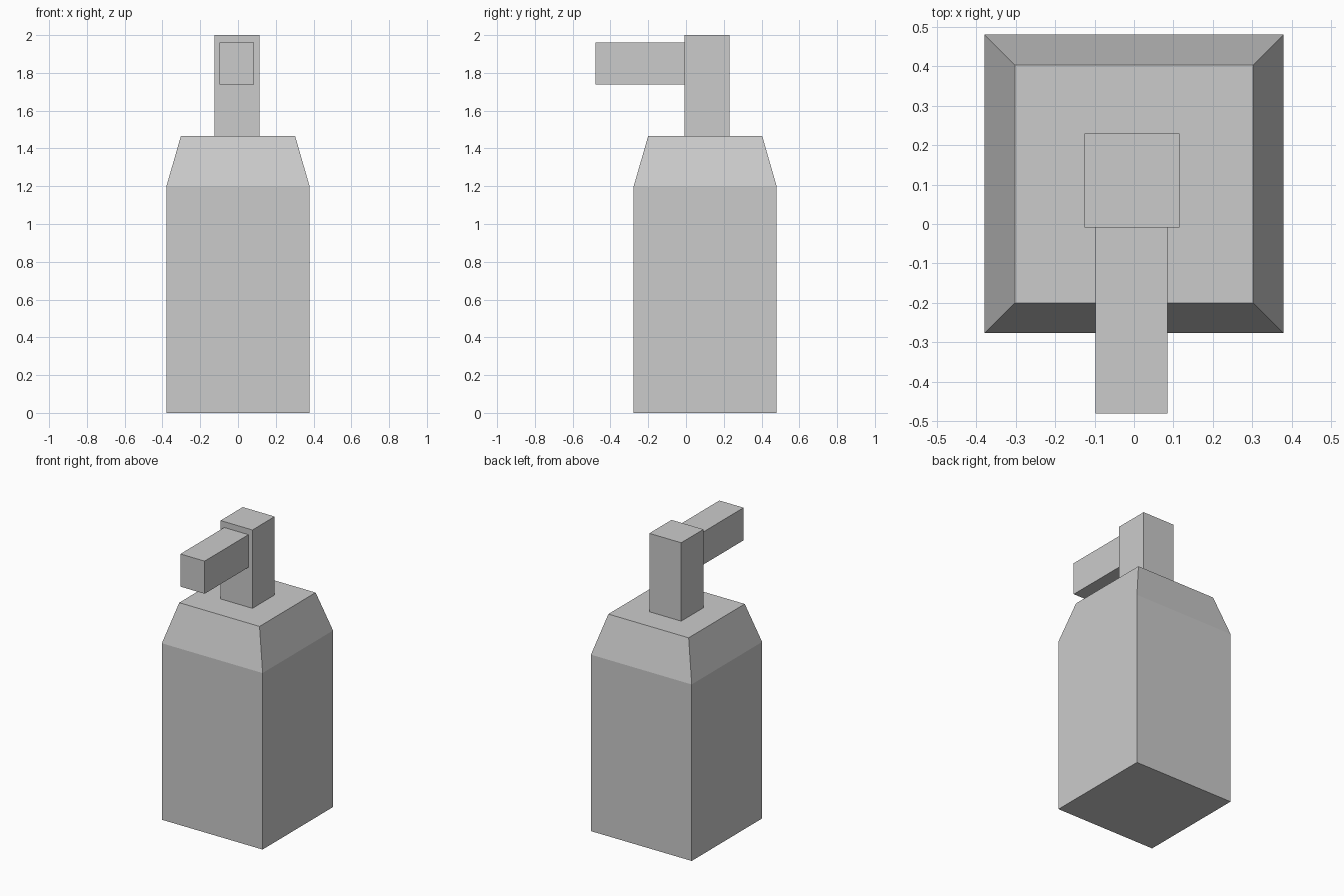
import bpy
import bmesh

cube = bpy.data.objects.get("Cube")
if cube:
    bpy.data.objects.remove(cube, do_unlink=True)

grey = bpy.data.materials.new("light_grey")
grey.use_nodes = True
colour = (0.6, 0.6, 0.6, 1)
grey.diffuse_color = colour
grey.node_tree.nodes["Principled BSDF"].inputs["Base Color"].default_value = colour


def box(name, low, high):
    """Axis-aligned box between two corners."""
    bm = bmesh.new()
    bmesh.ops.create_cube(bm, size=1)
    for v in bm.verts:
        v.co = [b if c > 0 else a for a, b, c in zip(low, high, v.co)]
    mesh = bpy.data.meshes.new(name)
    bm.to_mesh(mesh)
    bm.free()
    mesh.materials.append(grey)
    obj = bpy.data.objects.new(name, mesh)
    bpy.context.collection.objects.link(obj)
    return obj


# Square bottle with a tapered shoulder extruded from its top face
bottle = box("bottle", (-0.379, -0.277, 0), (0.379, 0.48, 1.2))
bm = bmesh.new()
bm.from_mesh(bottle.data)
bm.normal_update()
top = max(bm.faces, key=lambda f: f.normal.z)
bmesh.ops.inset_region(bm, faces=[top], thickness=0.109, depth=0)
for v in top.verts:
    v.co.z = 1.467
bm.to_mesh(bottle.data)
bm.free()

# Pump stem and forward spout
box("pump_stem", (-0.125, -0.009, 1.467), (0.115, 0.23, 2))
box("spout", (-0.097, -0.48, 1.738), (0.085, -0.009, 1.96))
